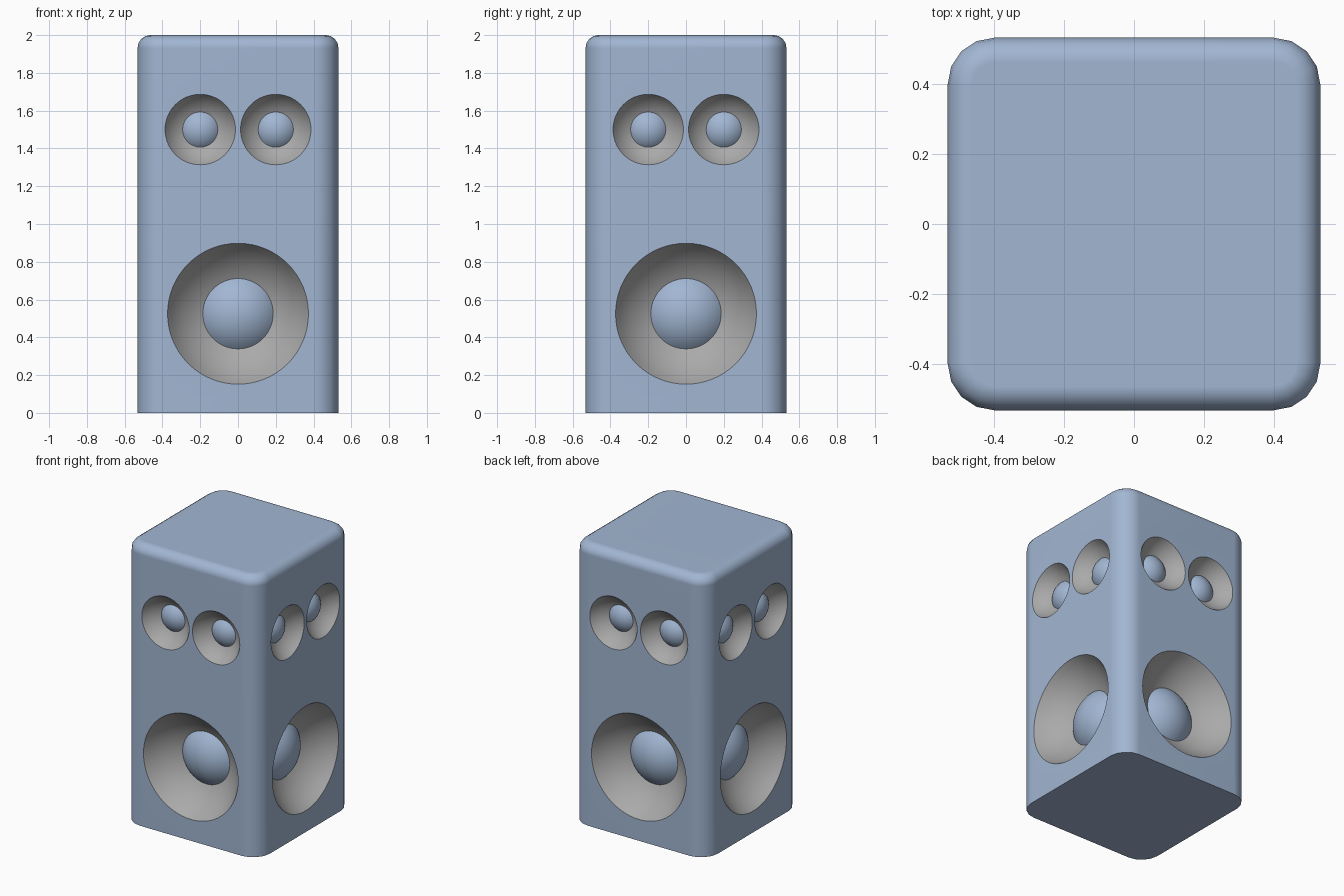
import bpy, bmesh
from math import pi, radians, sqrt, sin, cos, asin
from mathutils import Matrix, Vector

if "Cube" in bpy.data.objects:
    bpy.data.objects.remove(bpy.data.objects["Cube"])

HALF, HEIGHT = 0.532, 2.0
RIM, CAP = 0.373, 0.186            # woofer rim and dust-dome radii
BOWL_R = 0.43                      # sphere radius of the bowl
SINK = sqrt(BOWL_R**2 - RIM**2)
DEPTH = sqrt(BOWL_R**2 - CAP**2) - SINK
DOME_H = 0.078


def material(name, rgb):
    m = bpy.data.materials.new(name)
    m.diffuse_color = (*rgb, 1)
    m.use_nodes = True
    m.node_tree.nodes["Principled BSDF"].inputs["Base Color"].default_value = m.diffuse_color
    return m


blue = material("cabinet_blue", (0.36, 0.47, 0.65))
grey = material("cone_grey", (0.40, 0.40, 0.40))


def lathe(bm, profile, matrix=Matrix(), steps=64):
    """Spin (radius, height) points about local z, then place them."""
    part = bmesh.new()
    vs = [part.verts.new((r, 0, z)) for r, z in profile]
    es = [part.edges.new(p) for p in zip(vs, vs[1:])]
    bmesh.ops.spin(part, geom=vs + es, cent=(0, 0, 0), axis=(0, 0, 1),
                   angle=2 * pi, steps=steps)
    bmesh.ops.remove_doubles(part, verts=part.verts, dist=1e-5)
    bmesh.ops.recalc_face_normals(part, faces=part.faces)
    bmesh.ops.transform(part, matrix=matrix, verts=part.verts)
    tmp = bpy.data.meshes.new("tmp")
    part.to_mesh(tmp)
    bm.from_mesh(tmp)
    part.free()
    bpy.data.meshes.remove(tmp)


def to_mesh(bm, name, *mats):
    me = bpy.data.meshes.new(name)
    bm.to_mesh(me)
    bm.free()
    for m in mats:
        me.materials.append(m)
    return me


def add(name, me, matrix=Matrix()):
    ob = bpy.data.objects.new(name, me)
    bpy.context.collection.objects.link(ob)
    ob.matrix_world = matrix
    return ob


def select(ob):
    bpy.ops.object.select_all(action='DESELECT')
    ob.select_set(True)
    bpy.context.view_layer.objects.active = ob


# Driver placements: one woofer and two half-size tweeters on each of four sides
drivers = []
for side in range(4):
    turn = Matrix.Rotation(side * pi / 2, 4, 'Z')
    for name, x, z, s in (("woofer", 0, 0.525, 1), ("tweeter", -0.2, 1.5, 0.5),
                          ("tweeter", 0.2, 1.5, 0.5)):
        drivers.append((name, turn @ Matrix.Translation((x, -HALF, z))
                        @ Matrix.Rotation(pi / 2, 4, 'X') @ Matrix.Scale(s, 4)))

# Cabinet: box with rounded uprights and a softer top edge
bm = bmesh.new()
bmesh.ops.create_cube(bm, size=1, matrix=Matrix.Translation((0, 0, HEIGHT / 2))
                      @ Matrix.Diagonal((2 * HALF, 2 * HALF, HEIGHT, 1)))
uprights = [e for e in bm.edges if abs(e.verts[0].co.z - e.verts[1].co.z) > 1]
bmesh.ops.bevel(bm, geom=uprights, offset=0.133, segments=4, profile=0.5,
                affect='EDGES')
top = [e for e in bm.edges if all(v.co.z > HEIGHT - 1e-4 for v in e.verts)]
bmesh.ops.bevel(bm, geom=top, offset=0.068, segments=4, profile=0.5,
                affect='EDGES')
bmesh.ops.recalc_face_normals(bm, faces=bm.faces)
cabinet = add("speaker_cabinet", to_mesh(bm, "speaker_cabinet", blue, grey))

# Bowl-shaped cones cut into every side
bowl = [(0, -DEPTH)]
for i in range(9):
    r = CAP + (RIM - CAP) * i / 8
    bowl.append((r, SINK - sqrt(BOWL_R**2 - r * r)))
bowl += [(RIM, 0.05), (0, 0.05)]
bm = bmesh.new()
for _, matrix in drivers:
    lathe(bm, bowl, matrix)
for f in bm.faces:
    f.material_index = 1
cutter = add("cone_cutter", to_mesh(bm, "cone_cutter", blue, grey))
cutter.hide_render = True

select(cabinet)
cut = cabinet.modifiers.new("cones", 'BOOLEAN')
cut.operation, cut.solver, cut.object = 'DIFFERENCE', 'EXACT', cutter
bpy.ops.object.modifier_apply(modifier=cut.name)
bpy.data.objects.remove(cutter)
bpy.ops.object.shade_smooth_by_angle(angle=radians(25))
cabinet.modifiers.new("flat_sides", 'WEIGHTED_NORMAL').keep_sharp = True

# Dust domes: shallow spherical caps seated at the bottom of each cone
ball = (CAP**2 + DOME_H**2) / (2 * DOME_H)
arc = asin(CAP / ball)
dome = [(ball * sin(arc * i / 10), ball * cos(arc * i / 10) - ball + DOME_H - DEPTH)
        for i in range(11)]
bm = bmesh.new()
lathe(bm, dome)
if sum((f.normal.z for f in bm.faces)) < 0:
    bmesh.ops.reverse_faces(bm, faces=bm.faces)
for f in bm.faces:
    f.smooth = True
dome_mesh = to_mesh(bm, "dust_dome", blue)
for name, matrix in drivers:
    add(name + "_dome", dome_mesh, matrix)
